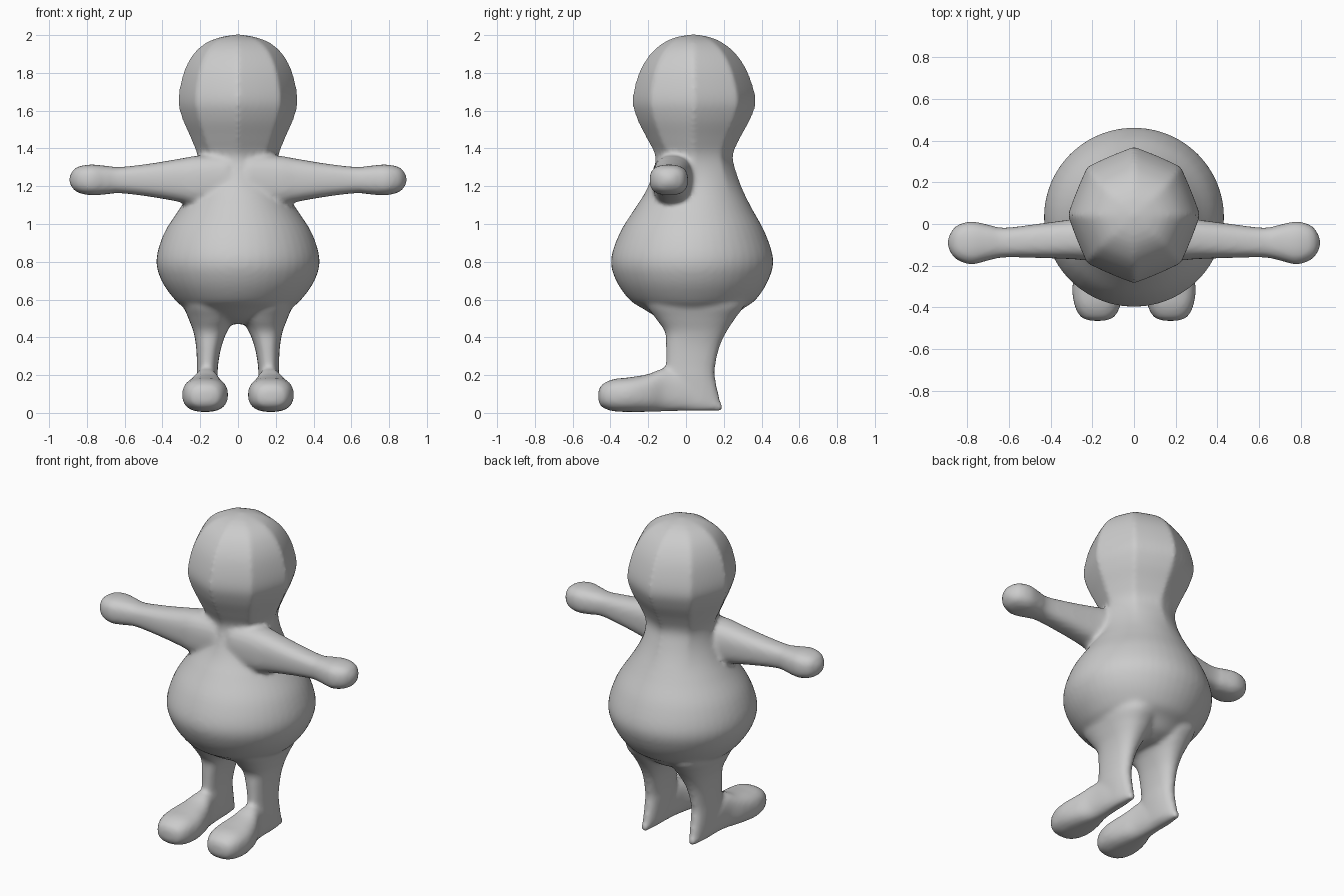
import bpy, bmesh, math
from mathutils import Vector

if "Cube" in bpy.data.objects:
    bpy.data.objects.remove(bpy.data.objects["Cube"])

SEG = 48
STEPS = 5

skin = bpy.data.materials.new("plain grey")
skin.diffuse_color = (0.6, 0.6, 0.6, 1)
skin.use_nodes = True
skin.node_tree.nodes["Principled BSDF"].inputs["Base Color"].default_value = skin.diffuse_color


def spline(rows):
    """Smoothly fill in extra cross-sections between the given ones."""
    out = []
    for i in range(len(rows) - 1):
        p = [rows[max(0, min(len(rows) - 1, i + k))] for k in (-1, 0, 1, 2)]
        for s in range(STEPS):
            t = s / STEPS
            out.append([0.5 * (2 * b + (c - a) * t + (2 * a - 5 * b + 4 * c - d) * t * t
                               + (3 * b - a - 3 * c + d) * t ** 3) for a, b, c, d in zip(*p)])
    return out + [list(rows[-1])]


def loft(bm, rows, place, power=2.0, facet=lambda t: 0.0):
    """Rows hold (station, a min, a max, b min, b max); place maps (station, a, b) to a point."""
    part = bmesh.new()
    rings = []
    for t, a0, a1, b0, b1 in spline(rows):
        ring = []
        for i in range(SEG):
            ang = 2 * math.pi * i / SEG
            c, s = math.cos(ang), math.sin(ang)
            r = (abs(c) ** power + abs(s) ** power) ** (-1 / power)
            octagon = math.cos(math.pi / 8) / math.cos(ang % (math.pi / 4) - math.pi / 8)
            r *= 1 + facet(t) * (octagon - 1)
            ring.append(part.verts.new(place(t, (a0 + a1) / 2 + (a1 - a0) / 2 * r * c,
                                             (b0 + b1) / 2 + (b1 - b0) / 2 * r * s)))
        rings.append(ring)
    for lo, hi in zip(rings, rings[1:]):
        for i in range(SEG):
            j = (i + 1) % SEG
            part.faces.new((lo[i], lo[j], hi[j], hi[i]))
    part.faces.new(rings[0])
    part.faces.new(rings[-1])
    bmesh.ops.recalc_face_normals(part, faces=part.faces)
    tmp = bpy.data.meshes.new("part")
    part.to_mesh(tmp)
    part.free()
    bm.from_mesh(tmp)
    bpy.data.meshes.remove(tmp)


# Head and torso: height, half width, front, back
TORSO = [(0.47, .10, -.06, .17), (0.50, .20, -.14, .24), (0.55, .275, -.225, .30),
         (0.60, .335, -.30, .37), (0.70, .405, -.37, .435), (0.81, .432, -.397, .462),
         (0.95, .392, -.352, .42), (1.08, .31, -.272, .35), (1.17, .255, -.215, .305),
         (1.27, .22, -.177, .268), (1.36, .217, -.165, .25), (1.45, .25, -.207, .285),
         (1.56, .297, -.262, .345), (1.66, .317, -.284, .37), (1.80, .29, -.25, .33),
         (1.90, .238, -.19, .267), (1.96, .17, -.12, .195), (1.99, .09, -.05, .125),
         (2.003, .01, .03, .05)]
# Arm: distance out, back/front limits, lower/upper limits
ARM = [(.05, -.18, .04, 1.08, 1.37), (.22, -.175, .035, 1.095, 1.36),
       (.30, -.168, .022, 1.115, 1.347), (.45, -.163, .002, 1.142, 1.322),
       (.62, -.16, -.018, 1.163, 1.302), (.70, -.175, -.003, 1.157, 1.308),
       (.78, -.194, .012, 1.152, 1.315), (.85, -.17, -.008, 1.168, 1.302),
       (.88, -.135, -.045, 1.195, 1.275), (.895, -.10, -.08, 1.225, 1.245)]
# Leg: height, inner/outer limits, front/back limits
LEG = [(.015, .145, .195, -.10, .195), (.05, .12, .21, -.12, .185), (.18, .108, .217, -.115, .155),
       (.25, .106, .217, -.107, .155), (.35, .088, .222, -.107, .178),
       (.43, .058, .236, -.112, .215), (.50, .02, .262, -.16, .26),
       (.58, .01, .29, -.21, .31), (.66, .03, .27, -.18, .27)]
# Foot: front-to-back position, inner/outer limits, lower/upper limits
FOOT = [(-.465, .16, .19, .075, .105), (-.45, .10, .25, .035, .145), (-.39, .065, .285, .01, .177),
        (-.30, .053, .295, .005, .188), (-.20, .072, .272, .006, .205), (-.11, .10, .235, .008, .235),
        (0, .115, .22, .01, .20), (.10, .13, .205, .01, .12), (.195, .145, .19, .012, .04)]

bm = bmesh.new()
loft(bm, [(z, -h, h, f, b) for z, h, f, b in TORSO], lambda t, a, b: Vector((a, b, t)),
     facet=lambda z: 0.85 * min(1, max(0, (z - 1.15) / 0.25)))
for side in (-1, 1):
    loft(bm, ARM, lambda t, a, b: Vector((side * t, a, b)), 2.6)
    loft(bm, LEG, lambda t, a, b: Vector((side * a, b, t)), 2.3)
    loft(bm, FOOT, lambda t, a, b: Vector((side * a, t, b)), 2.5)

mesh = bpy.data.meshes.new("figure_body")
bm.to_mesh(mesh)
bm.free()
mesh.materials.append(skin)
body = bpy.data.objects.new("figure_body", mesh)
bpy.context.collection.objects.link(body)

# Fuse the parts into one soft skin
fuse = body.modifiers.new("fuse", 'REMESH')
fuse.mode = 'VOXEL'
fuse.voxel_size = 0.014
fuse.use_smooth_shade = True
soften = body.modifiers.new("soften", 'SMOOTH')
soften.factor = 0.5
soften.iterations = 6
